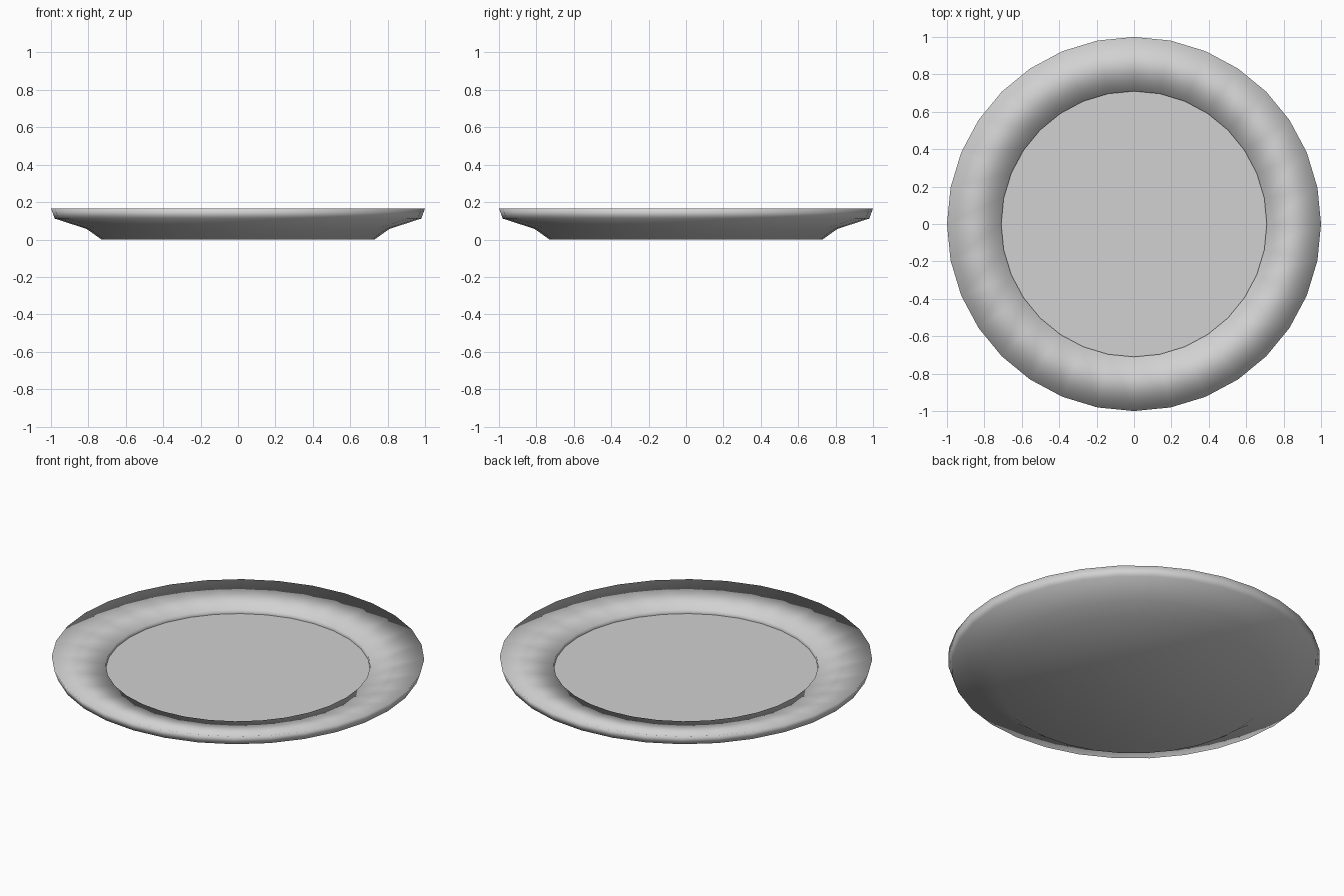
import bpy
import bmesh
from math import cos, sin, tau

SIDES = 32

cube = bpy.data.objects.get("Cube")
if cube:
    bpy.data.objects.remove(cube, do_unlink=True)

# One plain grey for the whole plate
grey = bpy.data.materials.new("light grey")
grey.use_nodes = True
grey.diffuse_color = (0.64, 0.64, 0.64, 1)
grey.node_tree.nodes["Principled BSDF"].inputs["Base Color"].default_value = grey.diffuse_color


def make_ring(bm, radius, z):
    return [bm.verts.new((radius * cos(tau * i / SIDES), radius * sin(tau * i / SIDES), z))
            for i in range(SIDES)]


def finish(bm, name, smooth):
    for face in bm.faces:
        face.smooth = smooth
    mesh = bpy.data.meshes.new(name)
    bm.to_mesh(mesh)
    bm.free()
    mesh.materials.append(grey)
    obj = bpy.data.objects.new(name, mesh)
    bpy.context.collection.objects.link(obj)
    return obj


# Body: inner step, sloping rim, outer edge, underside and closed foot
profile = [(0.71, 0.098), (0.71, 0.122), (1.0, 0.167), (0.98, 0.112), (0.81, 0.057), (0.73, 0.0)]
bm = bmesh.new()
rings = [make_ring(bm, r, z) for r, z in profile]
for upper, lower in zip(rings, rings[1:]):
    for i in range(SIDES):
        j = (i + 1) % SIDES
        bm.faces.new((upper[i], lower[i], lower[j], upper[j]))
bm.faces.new(rings[-1][::-1])
finish(bm, "plate_body", True)

# Flat eating surface inside the step
bm = bmesh.new()
bm.faces.new(make_ring(bm, *profile[0]))
finish(bm, "plate_floor", False)
